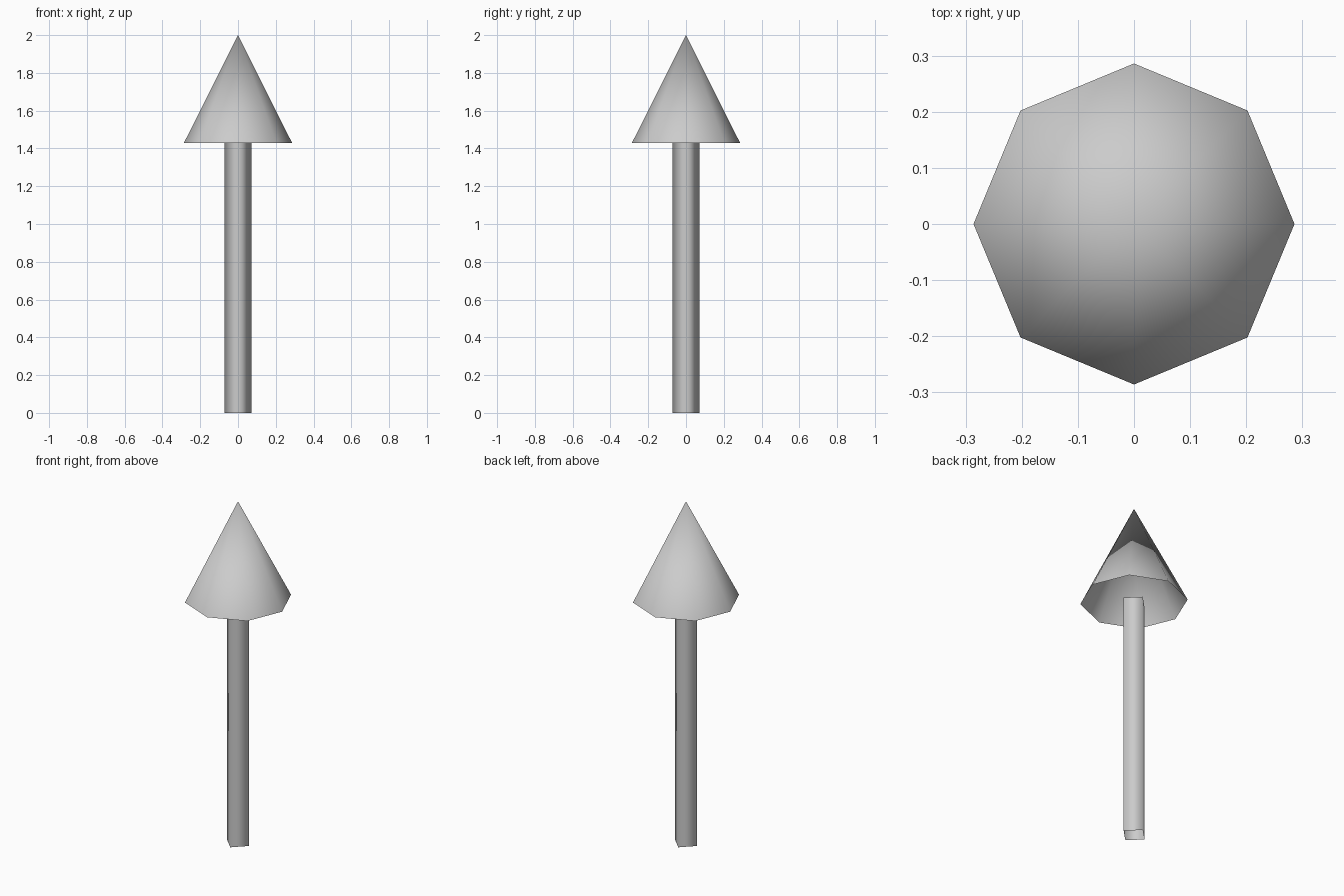
import bpy
import bmesh
from mathutils import Matrix

if "Cube" in bpy.data.objects:
    bpy.data.objects.remove(bpy.data.objects["Cube"])


def open_cone(name, sides, r_bottom, r_top, z_bottom, z_top):
    """Uncapped, smooth-shaded cone or tube with corners on the x and y axes."""
    bm = bmesh.new()
    bmesh.ops.create_cone(
        bm, cap_ends=False, segments=sides, radius1=r_bottom, radius2=r_top,
        depth=z_top - z_bottom,
        matrix=Matrix.Translation((0, 0, (z_bottom + z_top) / 2)))
    # Merge a zero-radius end into a single tip
    bmesh.ops.remove_doubles(bm, verts=bm.verts[:], dist=1e-5)
    for face in bm.faces:
        face.smooth = True
    mesh = bpy.data.meshes.new(name)
    bm.to_mesh(mesh)
    bm.free()
    obj = bpy.data.objects.new(name, mesh)
    bpy.context.collection.objects.link(obj)
    return obj


HEAD_BASE = 1.43

# Four-sided shaft, open at both ends
open_cone("arrow_shaft", 4, 0.0715, 0.0715, 0.0, HEAD_BASE)

# Eight-sided arrow head, open underneath
open_cone("arrow_head", 8, 0.286, 0.0, HEAD_BASE, 2.0)
